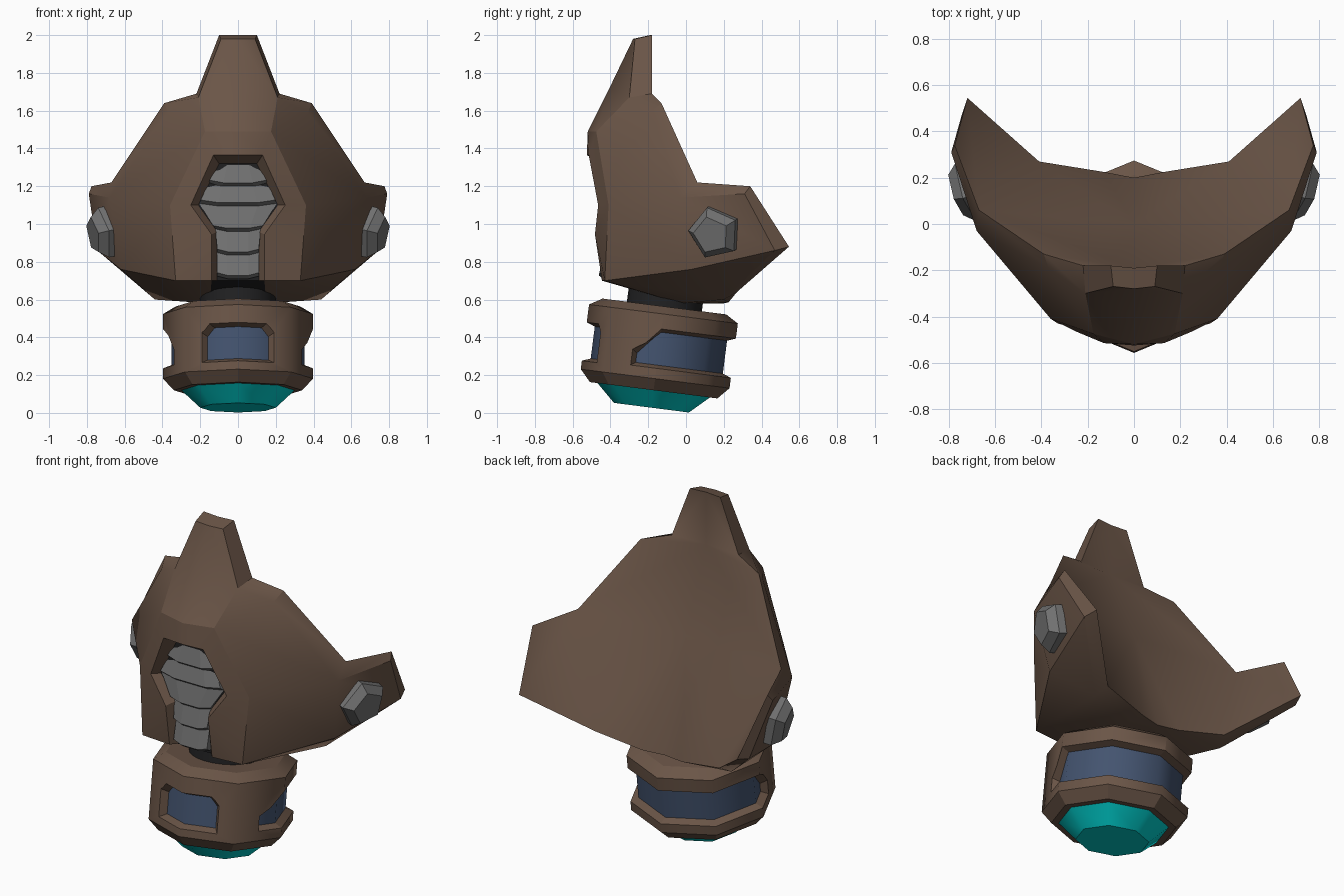
import bpy, bmesh, math
from mathutils import Matrix, Vector

if "Cube" in bpy.data.objects:
    bpy.data.objects.remove(bpy.data.objects["Cube"])


def material(name, rgb):
    m = bpy.data.materials.new(name)
    m.diffuse_color = (*rgb, 1)
    m.use_nodes = True
    m.node_tree.nodes["Principled BSDF"].inputs["Base Color"].default_value = m.diffuse_color
    return m


BROWN = material("brown_shell", (0.145, 0.091, 0.063))
GREY = material("grey_metal", (0.165, 0.165, 0.165))
DARK = material("dark_rubber", (0.015, 0.015, 0.016))
BLUE = material("blue_window", (0.057, 0.088, 0.16))
TEAL = material("teal_base", (0.0, 0.62, 0.61))


def make(name, verts, faces, mats, matrix=None, dark=()):
    """Mesh object from points and faces; faces listed in dark use slot 1."""
    me = bpy.data.meshes.new(name)
    me.from_pydata(verts, [], faces)
    for m in mats:
        me.materials.append(m)
    for i in dark:
        me.polygons[i].material_index = 1
    bm = bmesh.new()
    bm.from_mesh(me)
    bmesh.ops.recalc_face_normals(bm, faces=bm.faces)
    bm.to_mesh(me)
    bm.free()
    ob = bpy.data.objects.new(name, me)
    bpy.context.collection.objects.link(ob)
    if matrix is not None:
        ob.matrix_world = matrix
    return ob


def activate(ob):
    bpy.ops.object.select_all(action='DESELECT')
    ob.select_set(True)
    bpy.context.view_layer.objects.active = ob


def smooth(ob, deg, soft=lambda e: False, hard=lambda e: False):
    """Smooth shading with sharp edges over an angle; soft and hard override it."""
    bm = bmesh.new()
    bm.from_mesh(ob.data)
    for f in bm.faces:
        f.smooth = True
    for e in bm.edges:
        sharp = math.degrees(e.calc_face_angle(0)) > deg and not soft(e)
        e.smooth = not (sharp or hard(e))
    bm.to_mesh(ob.data)
    bm.free()


def lathe(name, profile, n, mat, matrix):
    """Closed solid from (radius, height) rings with n sides."""
    verts = [(r * math.sin(2 * math.pi * k / n), -r * math.cos(2 * math.pi * k / n), h)
             for r, h in profile for k in range(n)]
    faces = [(i * n + k, i * n + (k + 1) % n, (i + 1) * n + (k + 1) % n, (i + 1) * n + k)
             for i in range(len(profile) - 1) for k in range(n)]
    faces += [tuple(range(n)), tuple(range((len(profile) - 1) * n, len(profile) * n))]
    return make(name, verts, faces, [mat], matrix)


# Mask shell, right half: outer panel (P), front panel (A), opening (O, I),
# underside (U), back wall (B, Q); c and d mark points on the centre line
pts = {
    "Pc": (0, -.28, 1.98), "P0": (.09, -.27, 1.98), "P1": (.21, -.30, 1.67),
    "P2": (.37, -.19, 1.59), "P3": (.68, -.03, 1.14), "P4": (.79, .31, 1.16),
    "P5": (.745, .47, .86), "P6": (.62, .03, .76), "P7": (.33, -.43, .70),
    "M": (0, -.405, 1.72), "Ac": (0, -.52, 1.49), "A1": (.175, -.475, 1.49), "A2": (.36, -.41, 1.1),
    "Oc": (0, -.525, 1.365), "O0": (.13, -.515, 1.365), "O1": (.25, -.465, 1.1),
    "O2": (.14, -.482, .945), "O3": (.14, -.445, .70),
    "Ic": (0, -.44, 1.32), "I0": (.10, -.44, 1.32), "I1": (.21, -.425, 1.1),
    "I2": (.11, -.42, .96), "I3": (.11, -.41, .70), "Id": (0, -.41, .70),
    "U6": (.44, .20, .60), "U7": (.15, -.03, .58), "Uc": (0, -.03, .58),
    "Bc": (0, -.19, 2.0), "B0": (.10, -.18, 2.0), "B1": (.22, -.18, 1.69),
    "B2": (.39, -.13, 1.64), "B3": (.67, .06, 1.22), "B4": (.775, .34, 1.2),
    "B5": (.72, .545, .88), "B6": (.41, .27, .64), "B7": (.13, .225, .585), "Bd": (0, .20, .58),
    "Q1": (0, -.19, 1.69), "Q2": (0, 0, 1.22),
}
keys = list(pts)
faces = []
for strip in (
        # forehead and cheeks
        "Pc P0 P1 M|M P1 A1 Ac|P1 P2 A1|A1 P2 P3 A2|A2 P3 P6 P7|P3 P4 P5 P6",
        # front panel
        "Ac A1 O0 Oc|A1 A2 O1 O0|A2 P7 O2 O1|P7 O3 O2",
        # opening frame
        "Oc O0 I0 Ic|O0 O1 I1 I0|O1 O2 I2 I1|O2 O3 I3 I2",
        # rim
        "Pc P0 B0 Bc|P0 P1 B1 B0|P1 P2 B2 B1|P2 P3 B3 B2|P3 P4 B4 B3|P4 P5 B5 B4",
        # underside
        "P5 P6 U6|P5 U6 B6 B5|P7 P6 U6|P7 U6 U7 O3|U6 U7 B7 B6|U7 Uc Bd B7",
        # back wall
        "Bc B0 B1 Q1|Q1 B1 B2|Q1 B2 B3 Q2|Q2 B3 B6|Q2 B6 B7 Bd|B3 B4 B5 B6",
        # dark lining of the opening
        "Ic I0 I1 I2 I3 Id|O3 U7 Uc Id I3"):
    faces += [tuple(keys.index(k) for k in f.split()) for f in strip.split("|")]
shell = make("mask_shell", list(pts.values()), faces, [BROWN, DARK],
             dark=(len(faces) - 2, len(faces) - 1))
mod = shell.modifiers.new("mirror", 'MIRROR')
mod.merge_threshold = 0.0005
activate(shell)
bpy.ops.object.modifier_apply(modifier="mirror")


def named(v):
    p = Vector((abs(v.co.x), v.co.y, v.co.z))
    return min(pts, key=lambda k: (Vector(pts[k]) - p).length)


creases = [{"P1", "A1"}, {"A1", "A2"}, {"A2", "P7"}, {"A1", "Ac"}]
smooth(shell, 27,
       soft=lambda e: all(abs(v.co.x) < .001 for v in e.verts)
       or all(f.normal.y > .35 and all(named(v)[0] in "BQ" for v in f.verts) for f in e.link_faces),
       hard=lambda e: {named(v) for v in e.verts} in creases)


# Louvre slats filling the front opening
def slat_width(z):
    prof = [(1.34, .10), (1.1, .21), (.96, .11), (.6, .11)]
    for (z0, w0), (z1, w1) in zip(prof, prof[1:]):
        if z >= z1:
            return w0 + (w1 - w0) * (z0 - z) / (z0 - z1)


edges = [1.32, 1.20, 1.095, .96, .835, .71]
for i, (top, low) in enumerate(zip(edges, edges[1:])):
    verts, quads = [], []
    for s in (-1, -.5, .5, 1):
        up, back = (.014, .012) if abs(s) == 1 else (0, 0)
        for y, z in ((-.40, top), (-.438, top), (-.462, low + .018), (-.438, low), (-.40, low)):
            rise = 0 if i == 0 and z == top else up
            verts.append((s * slat_width(z + rise), y + (back if y < -.43 else 0), z + rise))
    for c in range(3):
        for k in range(5):
            a, b = c * 5 + k, c * 5 + (k + 1) % 5
            quads.append((a, b, b + 5, a + 5))
    quads += [(0, 1, 2, 3, 4), (15, 16, 17, 18, 19)]
    make(f"slat_{i + 1}", verts, quads, [GREY])

# Five-sided side bolts
for sx, label in ((1, "right"), (-1, "left")):
    n = Vector((.934, -.30, -.195)).normalized()
    up = (Vector((0, 0, 1)) - n * n.z).normalized()
    right = up.cross(n)
    verts = []
    for r, h in ((.142, -.03), (.142, .025), (.10, .072)):
        for k in range(5):
            a = math.radians(12 - 72 * k)
            p = Vector((.70, .155, .955)) + n * h + r * (up * math.cos(a) - right * math.sin(a))
            verts.append((sx * p.x, p.y, p.z))
    quads = [(i * 5 + k, i * 5 + (k + 1) % 5, i * 5 + 5 + (k + 1) % 5, i * 5 + 5 + k)
             for i in range(2) for k in range(5)]
    make(f"{label}_bolt", verts, quads + [tuple(range(5)), tuple(range(10, 15))], [GREY])

# Tilted eight-sided filter canister
TILT = Matrix.Translation((0, -.143, .34)) @ Matrix.Rotation(math.radians(-7.3), 4, 'X')
can = lathe("canister_body", [(.34, -.222), (.397, -.16), (.397, .185), (.33, .225)], 8, BROWN, TILT)


def window_cutter(name, columns):
    """Flared cutter that follows the octagon; columns are (degrees from front, low, high)."""
    mid = (columns[0][0] + columns[-1][0]) / 2
    verts = []
    for a, lo, hi in columns:
        for r, grow, turn in ((.345, 0, 0), (.50, .06, 5)):
            t = a if a % 45 == 0 else a + math.copysign(turn, a - mid)
            f = math.cos(math.pi / 8) / math.cos(math.radians(t % 45 - 22.5))
            x, y = r * f * math.sin(math.radians(t)), -r * f * math.cos(math.radians(t))
            verts += [(x, y, lo - grow), (x, y, hi + grow)]
    fs = []
    for c in range(len(columns) - 1):
        b = c * 4
        fs += [(b + i, b + j, b + j + 4, b + i + 4) for i, j in ((0, 1), (1, 3), (3, 2), (2, 0))]
    e = len(verts) - 4
    fs += [(0, 1, 3, 2), (e, e + 1, e + 3, e + 2)]
    return make(name, verts, fs, [BROWN], TILT)


front = window_cutter("front_window_cutter", [
    (-29, -.095, .025), (-22, -.095, .07), (0, -.095, .07), (22, -.095, .07), (29, -.095, .025)])
rear = window_cutter("rear_window_cutter", [
    (70, -.085, -.04), (90, -.085, .085), (135, -.085, .085), (180, -.085, .085),
    (225, -.085, .085), (270, -.085, .085), (290, -.085, -.04)])
for cutter in (front, rear):
    cutter.hide_render = True
    mod = can.modifiers.new("cut", 'BOOLEAN')
    mod.operation, mod.solver, mod.object = 'DIFFERENCE', 'EXACT', cutter
    activate(can)
    bpy.ops.object.modifier_apply(modifier="cut")
    bpy.data.objects.remove(cutter)
# the upright corners of the octagon stay soft
smooth(can, 27, soft=lambda e: abs(e.verts[0].co.z - e.verts[1].co.z) > .9 * e.calc_length()
       and e.calc_face_angle(0) < math.radians(47))

# Window band, base cap and neck
band = lathe("window_band", [(.352, -.13), (.352, .13)], 8, BLUE, TILT)
smooth(band, 47)
cap = lathe("base_cap", [(.30, -.20), (.30, -.222), (.20, -.315)], 8, TEAL, TILT)
smooth(cap, 38)
neck = lathe("neck", [(.20, .20), (.20, .36)], 24, DARK, TILT)
smooth(neck, 30)
